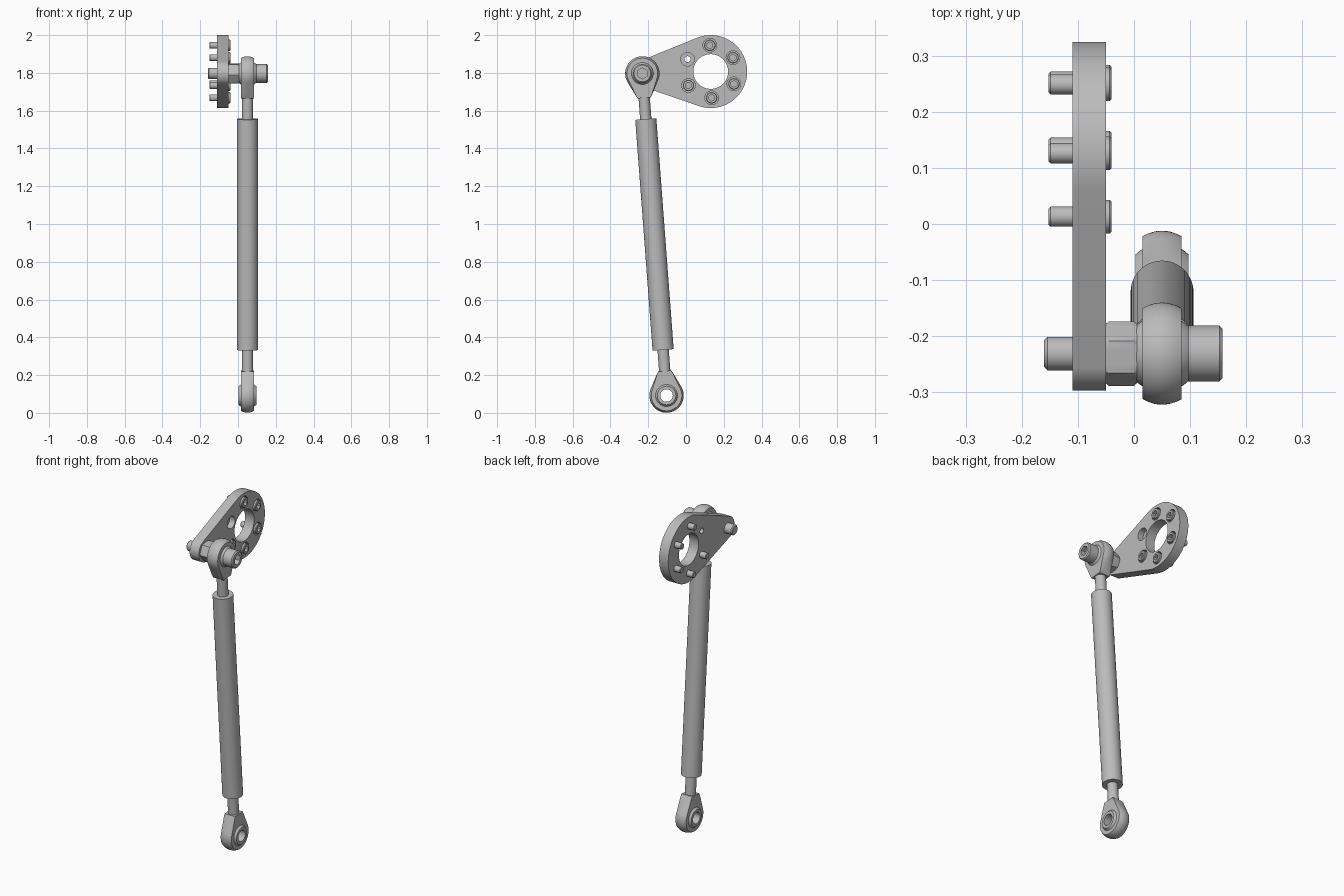
import bpy, bmesh
from math import pi, cos, sin, sqrt, acos, atan2, radians
from mathutils import Vector, Matrix

if "Cube" in bpy.data.objects:
    bpy.data.objects.remove(bpy.data.objects["Cube"])

steel = bpy.data.materials.new("steel grey")
steel.use_nodes = True
GREY = (0.5, 0.5, 0.5, 1)
steel.diffuse_color = GREY
steel.node_tree.nodes["Principled BSDF"].inputs["Base Color"].default_value = GREY


def finish(name, bm):
    bmesh.ops.recalc_face_normals(bm, faces=bm.faces)
    mesh = bpy.data.meshes.new(name)
    bm.to_mesh(mesh)
    bm.free()
    mesh.materials.append(steel)
    obj = bpy.data.objects.new(name, mesh)
    bpy.context.collection.objects.link(obj)
    smooth(obj)
    return obj


def smooth(obj):
    bpy.ops.object.select_all(action='DESELECT')
    obj.select_set(True)
    bpy.context.view_layer.objects.active = obj
    bpy.ops.object.shade_smooth_by_angle(angle=radians(28))


def loft(name, layers, centre, axis=(1, 0, 0), spin=0.0, closed=False, n=48):
    """Skin loops placed along an axis; each layer is (offset, radius or polar function)."""
    bm = bmesh.new()
    turn = Vector(axis).to_track_quat('X', 'Z').to_matrix().to_4x4()
    place = Matrix.Translation(centre) @ turn @ Matrix.Rotation(spin, 4, 'X')
    rings = []
    for x, radius in layers:
        ring = []
        for i in range(n):
            a = 2 * pi * i / n
            r = radius(a) if callable(radius) else radius
            ring.append(bm.verts.new(place @ Vector((x, r * cos(a), r * sin(a)))))
        rings.append(ring)
    pairs = list(zip(rings, rings[1:]))
    if closed:
        pairs.append((rings[-1], rings[0]))
    else:
        bm.faces.new(rings[0])
        bm.faces.new(rings[-1])
    for p, q in pairs:
        for i in range(n):
            j = (i + 1) % n
            bm.faces.new((p[i], p[j], q[j], q[i]))
    return finish(name, bm)


def hexagon(flat):
    return lambda a: flat / cos((a + pi / 6) % (pi / 3) - pi / 6)


def teardrop(r, d, w):
    """Circle with straight sides running to a flat end of half width w at distance d."""
    phi = atan2(w, d) + acos(r / sqrt(d * d + w * w))

    def rho(a):
        a = min(a, 2 * pi - a)
        return r if a >= phi else min(d / cos(a), r / cos(a - phi))
    return rho


ROD_X = 0.05
upper = Vector((ROD_X, -0.231, 1.797))
lower = Vector((ROD_X, -0.103, 0.092))
along = (upper - lower).normalized()
length = (upper - lower).length

# Tube and threaded necks
loft("tube", [(0.242, 0.056), (length - 0.242, 0.056)], lower, along)
for side, base, way in (("lower", lower, along), ("upper", upper, -along)):
    loft(side + "_neck", [(0.1, 0.03), (0.3, 0.03)], base, way)

    # Rod end eye with barrel-shaped rim
    rim = [(x, teardrop(r, 0.13, 0.036)) for x, r in
           ((-0.035, 0.081), (-0.025, 0.086), (-0.012, 0.09), (0, 0.091),
            (0.012, 0.09), (0.025, 0.086), (0.035, 0.081))]
    loft(side + "_eye", [(-0.035, 0.057)] + rim + [(0.035, 0.057)], base,
         spin=atan2(way.z, way.y), closed=True, n=72)

    # Spherical bearing with a through hole
    steps = [0.047 * k / 6 for k in range(-6, 7)]
    sphere = [(x, sqrt(0.068 ** 2 - x * x)) for x in steps]
    loft(side + "_bearing", [(-0.047, 0.033)] + sphere + [(0.047, 0.033)], base, closed=True)


def socket_bolt(name, y, z, tip, seat, top, shaft, head, key, depth):
    c = 0.12 * head
    loft(name, [(tip, shaft - c), (tip + c, shaft), (seat, shaft), (seat, head),
                (top - c, head), (top, head - c), (top, hexagon(key)),
                (top - depth, hexagon(key))], (0, y, z))


# Pivot bolt and its spacer nut
socket_bolt("pivot_bolt", upper.y, upper.z, -0.16, 0.097, 0.158, 0.03, 0.05, 0.025, 0.03)
nut = hexagon(0.05)
bevelled = lambda a: min(nut(a), 0.053)
loft("spacer_nut", [(-0.05, bevelled), (-0.045, nut), (0, nut), (0.005, bevelled)],
     (0, upper.y, upper.z), spin=radians(37), n=72)

# Mounting plate outline: two circles joined by tangents
PY, PZ, BIG, SMALL = 0.131, 1.807, 0.193, 0.066
gap = PY - upper.y
lean = acos((BIG - SMALL) / gap)
tilt = atan2(PZ - upper.z, gap)
outline = []
for cy, cz, r, start, stop in ((PY, PZ, BIG, lean - pi, pi - lean),
                               (upper.y, upper.z, SMALL, pi - lean, pi + lean)):
    for k in range(49):
        a = start + (stop - start) * k / 48 + tilt
        outline.append((cy + r * cos(a), cz + r * sin(a)))
bm = bmesh.new()
face = bm.faces.new([bm.verts.new((-0.11, y, z)) for y, z in outline])
grown = bmesh.ops.extrude_face_region(bm, geom=[face])["geom"]
bmesh.ops.translate(bm, vec=(0.06, 0, 0),
                    verts=[v for v in grown if isinstance(v, bmesh.types.BMVert)])
plate = finish("mounting_plate", bm)

# Centre hole and ring of counterbored bolt holes
spots = []
for k in range(6):
    a = radians(32 + 60 * k)
    spots.append((PY + 0.139 * cos(a), PZ + 0.139 * sin(a)))
cutters = [loft("cutter", [(-0.2, 0.092), (0, 0.092)], (0, PY, PZ), n=64)]
for y, z in spots:
    cutters.append(loft("cutter", [(-0.2, 0.016), (-0.085, 0.016), (-0.085, 0.036), (0, 0.036)],
                        (0, y, z), n=32))
for cutter in cutters:
    bpy.context.view_layer.objects.active = plate
    cut = plate.modifiers.new("cut", 'BOOLEAN')
    cut.operation = 'DIFFERENCE'
    cut.solver = 'EXACT'
    cut.object = cutter
    bpy.ops.object.modifier_apply(modifier=cut.name)
    bpy.data.objects.remove(cutter)
smooth(plate)

# Five plate bolts; the hole nearest the pivot at the top stays empty
for k, (y, z) in enumerate(spots):
    if k != 2:
        socket_bolt("plate_bolt_%d" % k, y, z, -0.152, -0.085, -0.04, 0.018, 0.03, 0.015, 0.02)
